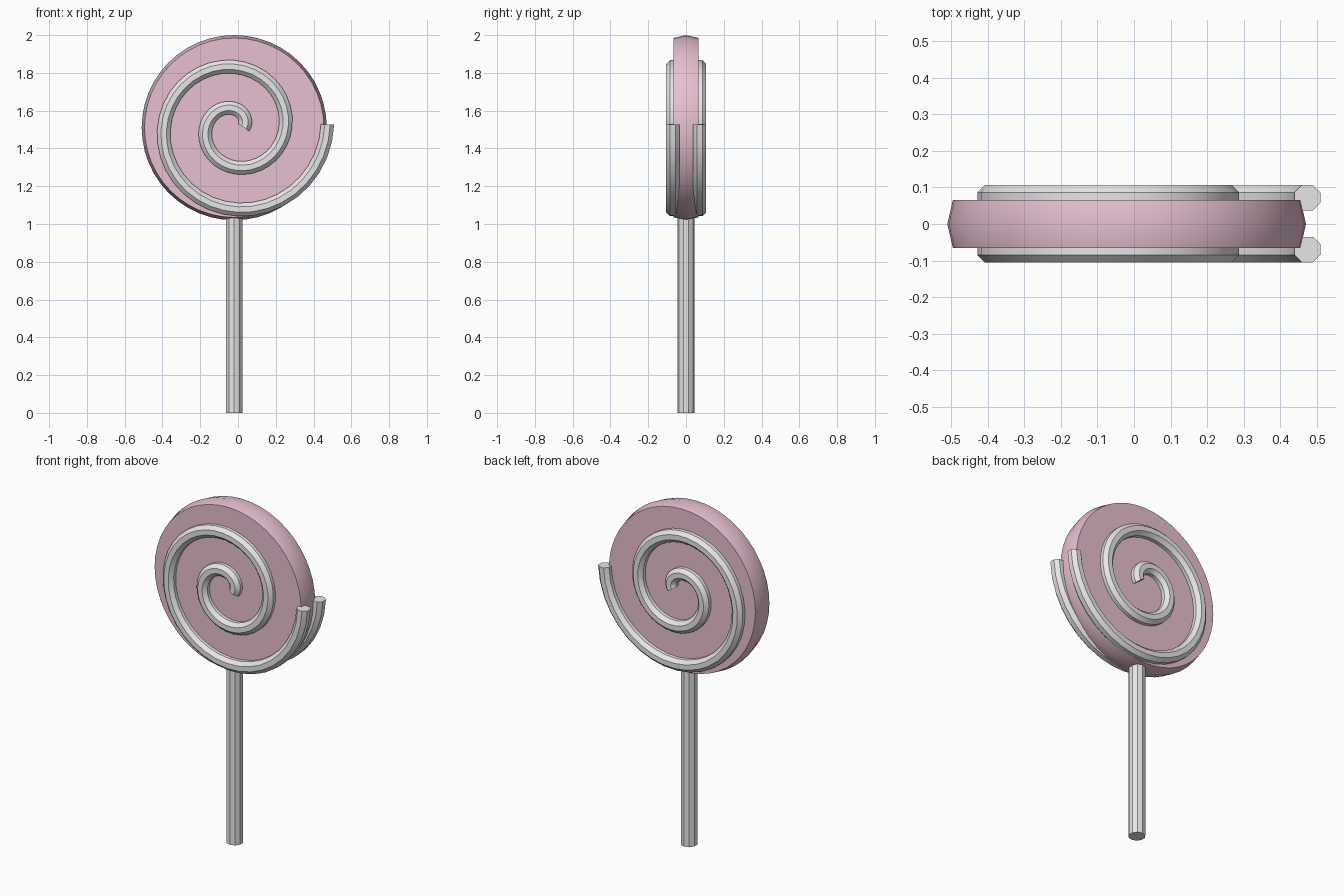
import bpy, bmesh, math
from mathutils import Vector

default = bpy.data.objects.get("Cube")
if default:
    bpy.data.objects.remove(default, do_unlink=True)

CENTRE = Vector((-0.02, 0, 1.51))


def material(name, rgb):
    m = bpy.data.materials.new(name)
    m.use_nodes = True
    m.diffuse_color = (*rgb, 1)
    m.node_tree.nodes["Principled BSDF"].inputs["Base Color"].default_value = (*rgb, 1)
    return m


def loft(name, rings, mat):
    """Skin a list of vertex rings and cap both ends."""
    bm = bmesh.new()
    loops = [[bm.verts.new(p) for p in ring] for ring in rings]
    n = len(loops[0])
    for a, b in zip(loops, loops[1:]):
        for i in range(n):
            j = (i + 1) % n
            bm.faces.new((a[i], a[j], b[j], b[i]))
    bm.faces.new(loops[0])
    bm.faces.new(loops[-1])
    bmesh.ops.recalc_face_normals(bm, faces=bm.faces)
    mesh = bpy.data.meshes.new(name)
    bm.to_mesh(mesh)
    bm.free()
    mesh.materials.append(mat)
    obj = bpy.data.objects.new(name, mesh)
    bpy.context.collection.objects.link(obj)
    bpy.ops.object.select_all(action="DESELECT")
    obj.select_set(True)
    bpy.context.view_layer.objects.active = obj
    bpy.ops.object.shade_smooth_by_angle(angle=math.radians(30))
    return obj


def circle(centre, u, v, radius, sides, offset=0.0):
    """Points of a regular polygon in the plane of u and v."""
    angles = [math.tau * (i + offset) / sides for i in range(sides)]
    return [centre + radius * (math.cos(a) * u + math.sin(a) * v) for a in angles]


X, Y, Z = Vector((1, 0, 0)), Vector((0, 1, 0)), Vector((0, 0, 1))
pink = material("candy pink", (0.80, 0.53, 0.64))
white = material("plain white", (0.80, 0.80, 0.80))

# Candy disc with a slightly bulging rim
profile = [(-0.065, 0.475), (0, 0.49), (0.065, 0.475)]
loft("candy_disc", [circle(CENTRE + y * Y, X, Z, r, 48) for y, r in profile], pink)

# Ten-sided stick
loft("stick", [circle(Vector((-0.02, 0, z)), X, Y, 0.046, 10, 0.5) for z in (0, 1.08)], white)


# Raised octagonal swirl on each face
def swirl(name, y):
    turns, steps, pitch, outer = 2.0, 72, 0.222, 0.488
    b = pitch / math.tau
    rings = []
    for i in range(steps + 1):
        a = math.radians(2) - math.tau * turns * i / steps
        r = outer + b * a
        radial = Vector((math.cos(a), 0, math.sin(a)))
        around = Vector((-math.sin(a), 0, math.cos(a)))
        tangent = (b * radial + r * around).normalized()
        p = Vector((-0.015, y, CENTRE.z)) + r * radial
        rings.append(circle(p, tangent.cross(Y), Y, 0.038, 8, 0.5))
    return loft(name, rings, white)


swirl("front_swirl", -0.07)
swirl("back_swirl", 0.072)
